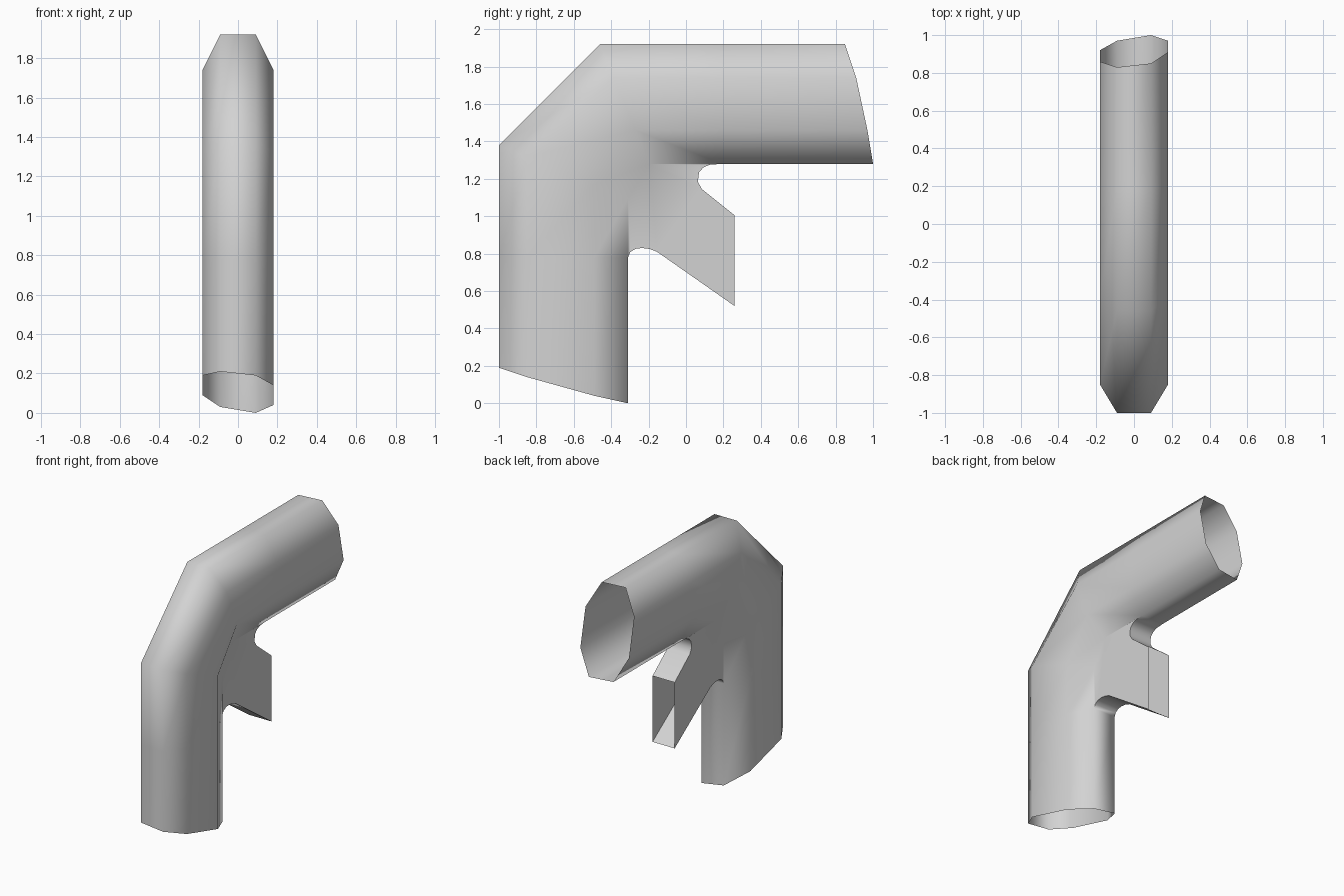
import bpy, bmesh, math

cube = bpy.data.objects.get("Cube")
if cube:
    bpy.data.objects.remove(cube)

# Plain grey material
grey = bpy.data.materials.new("light_grey")
grey.use_nodes = True
colour = (0.65, 0.65, 0.65, 1.0)
grey.diffuse_color = colour
grey.node_tree.nodes["Principled BSDF"].inputs["Base Color"].default_value = colour

# Eight-sided section: x, depth in the upright leg, depth in the level leg
half = [(0.09, 0.0, 0.0), (0.18, 0.15, 0.18), (0.18, 0.51, 0.46), (0.09, 0.69, 0.64)]
section = half + [(-x, a, b) for x, a, b in reversed(half)]
INNER = 3                                    # index of the flat on the inside of the bend
foot_z = [0.19, 0.14, 0.04, 0.0, 0.03, 0.09, 0.19, 0.21]
end_y = [0.85, 0.91, 0.97, 1.0, 0.97, 0.92, 0.86, 0.83]
tan = math.tan(math.radians(22.5))

# Rings along the duct: skewed foot, branch start, two mitres, branch end, skewed end
rings = [
    [(x, a - 1, z) for (x, a, b), z in zip(section, foot_z)],
    [(x, a - 1, 0.78) for x, a, b in section],
    [(x, a - 1, 1.38 - tan * a) for x, a, b in section],
    [(x, -0.46 + tan * b, 1.92 - b) for x, a, b in section],
    [(x, 0.19, 1.92 - b) for x, a, b in section],
    [(x, y, 1.92 - b) for (x, a, b), y in zip(section, end_y)],
]

bm = bmesh.new()
grid = [[bm.verts.new(p) for p in ring] for ring in rings]
for r in range(len(grid) - 1):
    for i in range(8):
        if i == INNER and 1 <= r <= 3:
            continue                         # opening into the branch
        j = (i + 1) % 8
        bm.faces.new((grid[r][i], grid[r][j], grid[r + 1][j], grid[r + 1][i]))

# Branch duct: side outlines in y, z with fillets where it meets the legs
lower = [(-0.298, 0.808), (-0.27, 0.826), (-0.235, 0.83), (-0.195, 0.825), (-0.155, 0.81), (0.26, 0.52)]
upper = [(0.26, 1.005), (0.085, 1.145), (0.063, 1.185), (0.07, 1.235), (0.092, 1.26), (0.125, 1.275)]
sides = []
for x, i in ((0.09, INNER), (-0.09, INNER + 1)):
    low = [grid[1][i]] + [bm.verts.new((x, y, z)) for y, z in lower]
    up = [bm.verts.new((x, y, z)) for y, z in upper] + [grid[4][i]]
    bm.faces.new(low + up + [grid[3][i], grid[2][i]])
    sides.append((low, up))
for a, b in zip(*sides):                     # underside and top strips
    for k in range(len(a) - 1):
        bm.faces.new((a[k], a[k + 1], b[k + 1], b[k]))

# Make every face point outwards
bmesh.ops.recalc_face_normals(bm, faces=bm.faces)
bm.normal_update()
front = min(bm.faces, key=lambda f: f.calc_center_median().y)
if front.normal.y > 0:
    bmesh.ops.reverse_faces(bm, faces=bm.faces)

mesh = bpy.data.meshes.new("elbow_duct")
bm.to_mesh(mesh)
bm.free()
mesh.materials.append(grey)
duct = bpy.data.objects.new("elbow_duct", mesh)
bpy.context.collection.objects.link(duct)

# Smooth bends, sharp branch corners
bpy.ops.object.select_all(action='DESELECT')
duct.select_set(True)
bpy.context.view_layer.objects.active = duct
bpy.ops.object.shade_smooth_by_angle(angle=math.radians(70))
